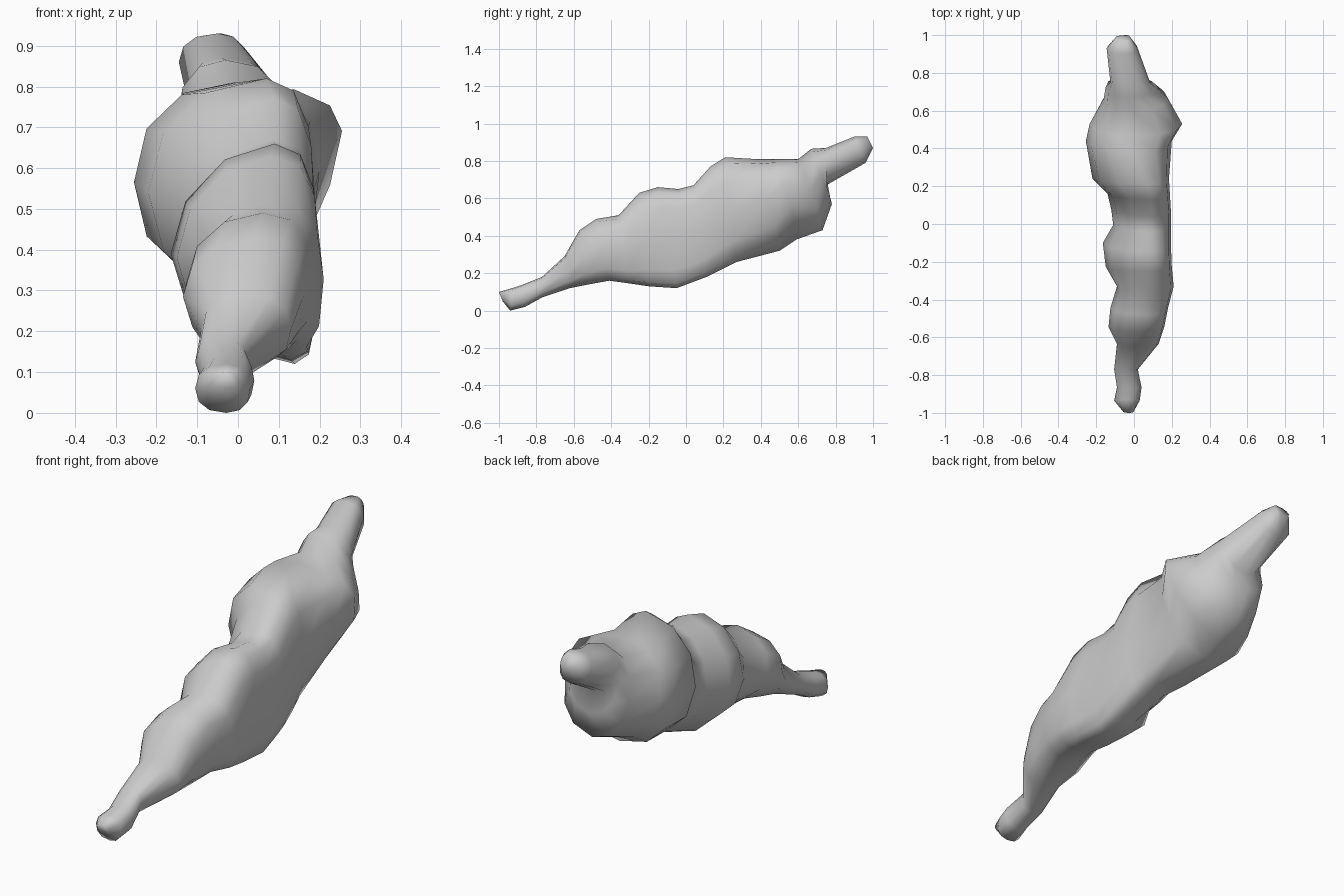
import bpy, bmesh
from math import cos, sin, pi, copysign, exp

if "Cube" in bpy.data.objects:
    bpy.data.objects.remove(bpy.data.objects["Cube"])

SIDES = 12

# Tilted cross-sections, front tip to rear tip:
# top y, top z, bottom y, bottom z, left x, right x, ridge x
SECTIONS = [
    (-1.00, .10, -.98, .05, -.06, .00, -.025),
    (-.93, .12, -.94, .00, -.105, .03, -.03),
    (-.87, .14, -.86, .02, -.09, .04, -.02),
    (-.77, .18, -.77, .07, -.105, .02, -.03),
    (-.65, .29, -.62, .12, -.09, .13, .01),
    (-.57, .43, -.52, .14, -.135, .16, .04),
    (-.48, .49, -.41, .16, -.125, .18, .06),
    (-.36, .51, -.30, .145, -.09, .21, .06),
    (-.25, .63, -.20, .13, -.15, .20, .08),
    (-.15, .66, -.05, .12, -.165, .195, .09),
    (-.04, .65, .03, .15, -.11, .195, .09),
    (.04, .67, .11, .18, -.12, .195, .09),
    (.13, .77, .19, .22, -.14, .19, .09),
    (.21, .82, .27, .26, -.22, .185, .07),
    (.38, .81, .50, .32, -.255, .20, .00),
    (.47, .81, .59, .38, -.235, .255, -.01),
    (.60, .81, .73, .43, -.16, .18, -.01),
    (.67, .865, .78, .57, -.15, .11, -.03),
    (.75, .87, .75, .67, -.125, .085, -.04),
    (.90, .93, .96, .79, -.145, .02, -.05),
    (.97, .93, 1.0, .87, -.10, -.02, -.04),
]


def soft(v, power):
    return copysign(abs(v) ** power, v)


def bump(y, centre, width):
    return exp(-((y - centre) / width) ** 2)


def ring(bm, section):
    """One lopsided cross-section: slanted left flank, boxier right flank."""
    yt, zt, yb, zb, xl, xr, xc = section
    ym = (yt + yb) / 2
    middle = bump(ym, -.15, .4)
    lift = .1 * bump(ym, .55, .1)
    verts = []
    for i in range(SIDES):
        a = 2 * pi * i / SIDES
        c, s = cos(a), sin(a)
        if c < 0:
            power = .87 + .2 * middle
        else:
            power = .83 - (.2 if s < 0 else .1) * middle
        u, v = soft(c, power), soft(s, power)
        # the underside leans to the right along the middle
        x0 = xc + .05 * middle * max(0, -v)
        x = x0 + u * ((xr - x0) if u > 0 else (x0 - xl))
        t = (v + 1) / 2
        z = zb + (zt - zb) * t
        if u > 0:
            z += lift * u * (1 - max(0, v))
        verts.append(bm.verts.new((x, yb + (yt - yb) * t, z)))
    return verts


# Lumpy body with narrow tips, lofted through the sections
bm = bmesh.new()
rings = [ring(bm, s) for s in SECTIONS]
for a, b in zip(rings, rings[1:]):
    for i in range(SIDES):
        j = (i + 1) % SIDES
        bm.faces.new((a[i], a[j], b[j], b[i]))
bm.faces.new(rings[0])
bm.faces.new(rings[-1])
bmesh.ops.recalc_face_normals(bm, faces=bm.faces[:])
for f in bm.faces:
    f.smooth = True

mesh = bpy.data.meshes.new("lumpy_body")
bm.to_mesh(mesh)
bm.free()
body = bpy.data.objects.new("lumpy_body", mesh)
bpy.context.collection.objects.link(body)
